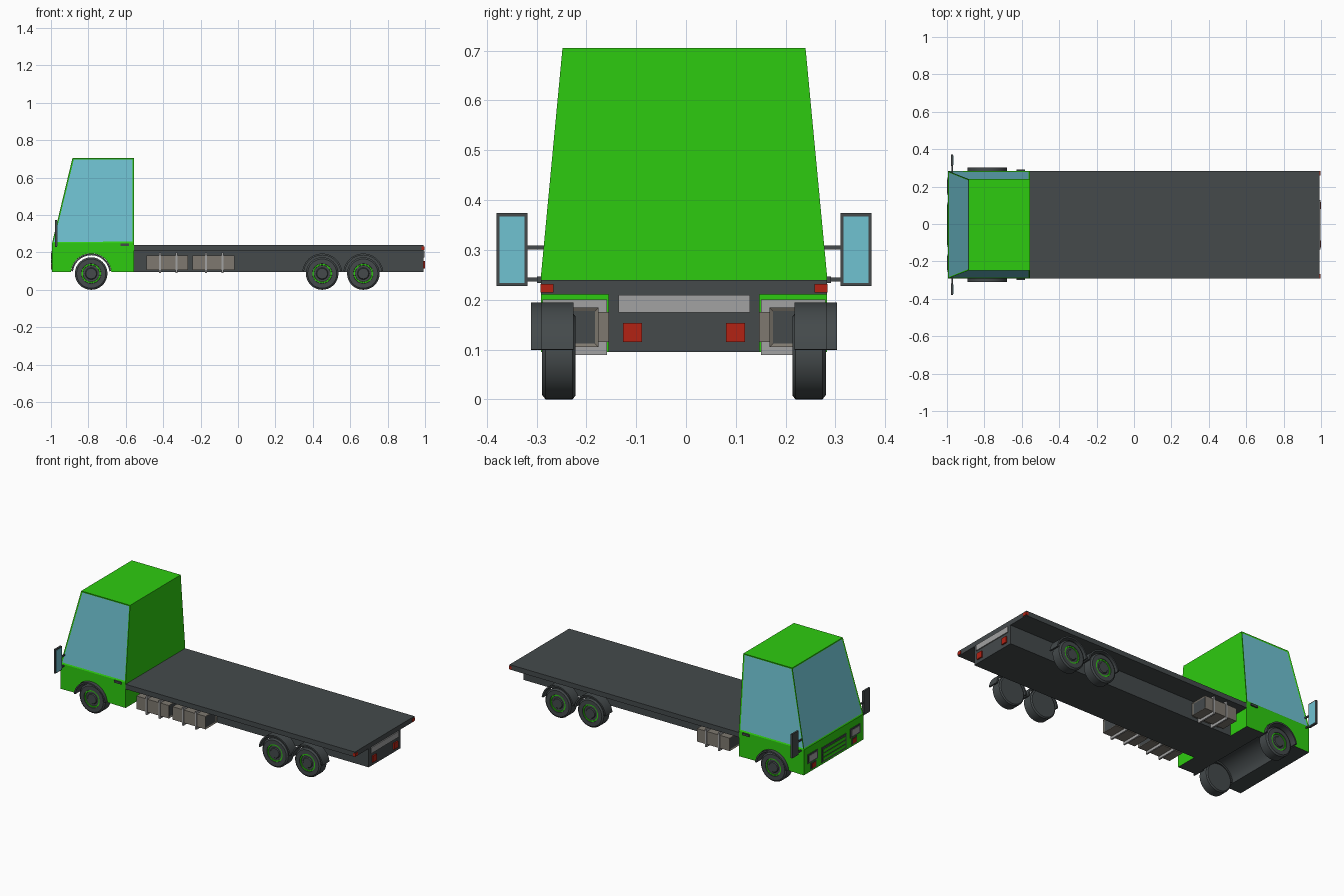
import bpy, bmesh, math
from mathutils import Matrix

if "Cube" in bpy.data.objects:
    bpy.data.objects.remove(bpy.data.objects["Cube"])

YC = -0.004  # centre line of the body


def mat(name, rgb):
    m = bpy.data.materials.new(name)
    m.diffuse_color = (*rgb, 1)
    m.use_nodes = True
    m.node_tree.nodes["Principled BSDF"].inputs["Base Color"].default_value = m.diffuse_color
    return m


GREEN = mat("green paint", (0.027, 0.6, 0.005))
DARK = mat("dark grey", (0.058, 0.068, 0.071))
GLASS = mat("blue glass", (0.16, 0.54, 0.64))
RED = mat("red lamp", (0.45, 0.016, 0.007))
GREY = mat("light grey", (0.36, 0.36, 0.36))
BROWN = mat("warm grey", (0.21, 0.19, 0.16))


def finish(bm, name, *mats):
    bmesh.ops.recalc_face_normals(bm, faces=bm.faces)
    me = bpy.data.meshes.new(name)
    bm.to_mesh(me)
    bm.free()
    ob = bpy.data.objects.new(name, me)
    bpy.context.collection.objects.link(ob)
    for m in mats:
        me.materials.append(m)
    return ob


def smooth(ob):
    bpy.context.view_layer.objects.active = ob
    ob.select_set(True)
    bpy.ops.object.shade_smooth_by_angle(angle=math.radians(35))
    ob.select_set(False)


def box(name, m, x, y, z):
    """Box from ranges; y is relative to the centre line."""
    bm = bmesh.new()
    c = [(a + b) / 2 for a, b in (x, y, z)]
    s = [abs(b - a) for a, b in (x, y, z)]
    bmesh.ops.create_cube(bm, size=1, matrix=Matrix.Translation((c[0], c[1] + YC, c[2])) @ Matrix.Diagonal((*s, 1)))
    return finish(bm, name, m)


def extrude_y(bm, pts, y0, y1):
    """Extrude an xz outline between two y positions."""
    f = bm.faces.new([bm.verts.new((x, y0 + YC, z)) for x, z in pts])
    r = bmesh.ops.extrude_face_region(bm, geom=[f])
    bmesh.ops.translate(bm, vec=(0, y1 - y0, 0), verts=[v for v in r["geom"] if isinstance(v, bmesh.types.BMVert)])


def arc(cx, cz, r, a0, a1, n=20):
    return [(cx + r * math.cos(math.radians(a0 + (a1 - a0) * i / n)),
             cz + r * math.sin(math.radians(a0 + (a1 - a0) * i / n))) for i in range(n + 1)]


WZ, WR = 0.087, 0.087
FRONT_X, REAR_X = -0.785, (0.45, 0.67)
BELT = 0.25

# cab lower body with the wheel tunnel cut out of the profile
bm = bmesh.new()
tunnel = arc(FRONT_X, WZ, 0.108, 5, 175)
extrude_y(bm, [(-0.994, 0.095), (-0.994, BELT), (-0.555, BELT), (-0.555, 0.095)] + tunnel, -0.287, 0.287)
bm.normal_update()
bmesh.ops.recalc_face_normals(bm, faces=bm.faces)
for f in bm.faces:
    c = f.calc_center_median()
    below = abs(f.normal.y) < 0.5 and c.z < 0.22 and -0.99 < c.x < -0.56
    f.material_index = 1 if below else 0
smooth(finish(bm, "cab_lower", GREEN, DARK))

# cab upper: tapered block with inset windows on front and sides
bm = bmesh.new()
low = [(-0.994, -0.287), (-0.555, -0.287), (-0.555, 0.287), (-0.994, 0.287)]
top = [(-0.885, -0.244), (-0.555, -0.244), (-0.555, 0.244), (-0.885, 0.244)]
lo = [bm.verts.new((x, y + YC, BELT)) for x, y in low]
hi = [bm.verts.new((x, y + YC, 0.705)) for x, y in top]
bm.faces.new(lo[::-1])
bm.faces.new(hi)
for i in range(4):
    j = (i + 1) % 4
    bm.faces.new((lo[i], lo[j], hi[j], hi[i]))
bmesh.ops.recalc_face_normals(bm, faces=bm.faces)
bm.normal_update()
panes = [f for f in bm.faces if f.normal.x < -0.5 or abs(f.normal.y) > 0.5]
bmesh.ops.inset_individual(bm, faces=panes, thickness=0.011, depth=-0.003)
for f in panes:
    f.material_index = 1
finish(bm, "cab_upper", GREEN, GLASS)

# flat bed and chassis
box("bed_deck", DARK, (-0.555, 0.993), (-0.287, 0.287), (0.21, 0.24))
box("chassis", DARK, (-0.555, 0.992), (-0.152, 0.152), (0.095, 0.21))
box("rear_plate", GREY, (0.99, 0.998), (-0.132, 0.132), (0.174, 0.209))


def wheel(name, x, s):
    bm = bmesh.new()
    # lathe outline: (radius, distance from centre line), outer face then tread
    prof = [(0, .284), (.028, .284), (.032, .279), (.044, .279), (.045, .282), (.052, .282),
            (.053, .285), (.078, .285), (WR, .278), (WR, .224), (.08, .218), (0, .218)]
    vs = [bm.verts.new((x + r, s * y + YC, WZ)) for r, y in prof]
    es = [bm.edges.new(p) for p in zip(vs, vs[1:])]
    bmesh.ops.spin(bm, geom=vs + es, cent=(x, YC, WZ), axis=(0, 1, 0), angle=math.tau, steps=32)
    bmesh.ops.remove_doubles(bm, verts=bm.verts, dist=1e-5)
    for f in bm.faces:
        rs = [math.hypot(v.co.x - x, v.co.z - WZ) for v in f.verts]
        f.material_index = 1 if min(rs) > .0435 and max(rs) < .0525 else 0
    smooth(finish(bm, name, DARK, GREEN))


def fender(name, x, s, y0, y1):
    bm = bmesh.new()
    extrude_y(bm, arc(x, WZ, 0.107, 7, 173) + arc(x, WZ, 0.098, 173, 7), s * y0, s * y1)
    smooth(finish(bm, name, DARK))


def tank(x0, x1, s):
    ob = box("tank", BROWN, (x0, x1), (s * 0.172, s * 0.28), (0.105, 0.184))
    bm = bmesh.new()
    bm.from_mesh(ob.data)
    ends = [f for f in bm.faces if abs(f.normal.x) > 0.9]
    bmesh.ops.inset_individual(bm, faces=ends, thickness=0.01, depth=-0.004)
    for f in ends:
        f.material_index = 1
    bm.to_mesh(ob.data)
    bm.free()
    ob.data.materials.append(DARK)
    for t in (0.32, 0.72):
        x = x0 + (x1 - x0) * t
        box("tank_strap", GREY, (x - .005, x + .005), (s * 0.155, s * 0.284), (0.089, 0.2))
    box("tank_bracket", BROWN, (x0 + .02, x1 - .02), (s * 0.15, s * 0.175), (0.115, 0.175))


for s, side in ((-1, "right"), (1, "left")):
    # wheels and fenders
    wheel("front_wheel_" + side, FRONT_X, s)
    fender("front_fender_" + side, FRONT_X, s, 0.23, 0.307)
    for x in REAR_X:
        wheel("rear_wheel_" + side, x, s)
        fender("rear_fender_" + side, x, s, 0.222, 0.287)
    # mirrors on two arms, glass facing backwards
    box("mirror_" + side, DARK, (-0.978, -0.967), (s * .314, s * .376), (.228, .374))
    box("mirror_glass_" + side, GLASS, (-0.969, -0.965), (s * .32, s * .37), (.234, .367))
    for z, y in ((.305, .27), (.241, .28)):
        box("mirror_arm_" + side, DARK, (-0.977, -0.969), (s * y, s * .316), (z - .004, z + .004))
    # door handle
    box("door_handle_" + side, DARK, (-.628, -.582), (s * .285, s * .295), (.234, .247))
    # rear lamps
    box("tail_lamp_" + side, RED, (.99, 1), (s * .084, s * .122), (.115, .153))
    box("corner_lamp_" + side, RED, (.98, .997), (s * .262, s * .2885), (.214, .232))
    # headlamps and fog lamps
    box("headlamp_frame_" + side, DARK, (-.998, -.992), (s * .158, s * .252), (.152, .207))
    box("headlamp_" + side, GREY, (-1, -.995), (s * .168, s * .242), (.161, .198))
    box("fog_lamp_frame_" + side, DARK, (-.998, -.992), (s * .172, s * .222), (.107, .145))
    box("fog_lamp_" + side, RED, (-1, -.995), (s * .18, s * .214), (.112, .14))

# grille
box("grille", DARK, (-.998, -.992), (-.118, .118), (.108, .198))
for i in range(3):
    z = .118 + i * .025
    box("grille_slat", GREEN, (-1, -.995), (-.108, .108), (z, z + .017))

# side tanks: two on one side, one on the other
tank(-0.488, -0.268, -1)
tank(-0.243, -0.02, -1)
tank(-0.488, -0.268, 1)
